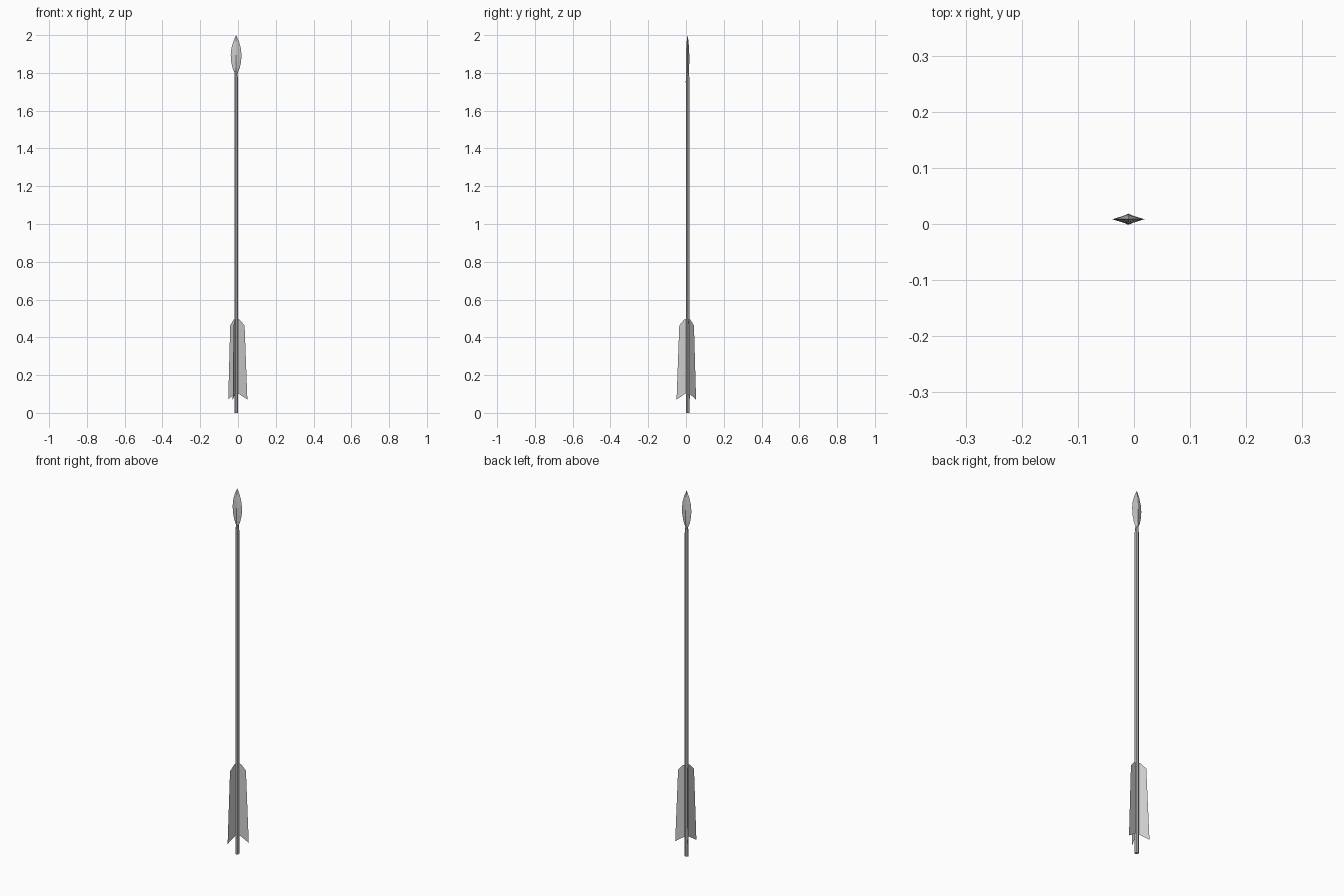
import bpy, bmesh, math

if "Cube" in bpy.data.objects:
    bpy.data.objects.remove(bpy.data.objects["Cube"])

CX, CY = -0.01, 0.0085   # shaft axis


def make_object(name, bm):
    bmesh.ops.recalc_face_normals(bm, faces=bm.faces)
    mesh = bpy.data.meshes.new(name)
    bm.to_mesh(mesh)
    bm.free()
    ob = bpy.data.objects.new(name, mesh)
    ob.location = (CX, CY, 0)
    bpy.context.collection.objects.link(ob)
    return ob


def loft(name, rings, sides):
    """Stack of elliptical rings (z, half width, half depth), capped at both ends."""
    bm = bmesh.new()
    loops = []
    for z, a, b in rings:
        loops.append([bm.verts.new((a * math.cos(2 * math.pi * i / sides),
                                    b * math.sin(2 * math.pi * i / sides), z))
                      for i in range(sides)])
    for lo, hi in zip(loops, loops[1:]):
        for i in range(sides):
            j = (i + 1) % sides
            bm.faces.new((lo[i], lo[j], hi[j], hi[i]))
    bm.faces.new(loops[0][::-1])
    bm.faces.new(loops[-1])
    bmesh.ops.remove_doubles(bm, verts=bm.verts, dist=1e-5)
    return make_object(name, bm)


# Shaft
loft("shaft", [(0, 0.0098, 0.0098), (1.77, 0.0098, 0.0098), (1.81, 0.006, 0.006)], 8)

# Leaf-shaped blade with a central ridge
loft("arrowhead", [(1.75, 0.003, 0.0102), (1.80, 0.0085, 0.0075), (1.825, 0.019, 0.0082),
                   (1.86, 0.0265, 0.009), (1.895, 0.0285, 0.009), (1.93, 0.025, 0.0075),
                   (1.965, 0.0155, 0.005), (2.0, 0.0002, 0.0002)], 4)

# Three feather vanes around the shaft
vane = [(0.008, 0.105), (0.0612, 0.07), (0.046, 0.463), (0.02, 0.493), (0.008, 0.497)]
for k in range(3):
    ang = math.radians(12.9 + 120 * k)
    bm = bmesh.new()
    bm.faces.new([bm.verts.new((r * math.cos(ang), r * math.sin(ang), z)) for r, z in vane])
    make_object(f"vane_{k + 1}", bm)
